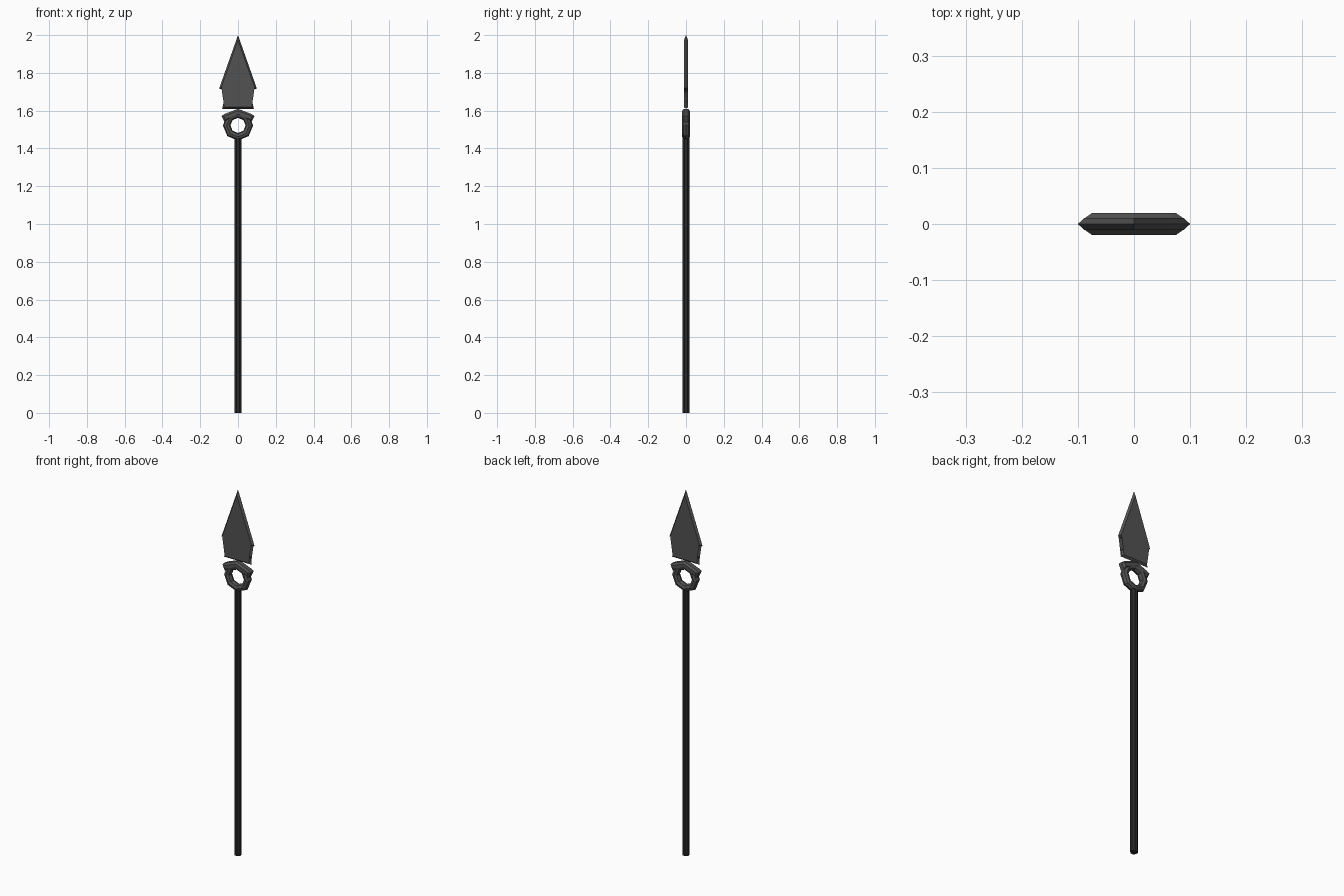
import bpy, bmesh, math
from mathutils import Vector

if "Cube" in bpy.data.objects:
    bpy.data.objects.remove(bpy.data.objects["Cube"])


def material(name, v):
    m = bpy.data.materials.new(name)
    m.diffuse_color = (v, v, v, 1)
    m.use_nodes = True
    m.node_tree.nodes["Principled BSDF"].inputs["Base Color"].default_value = m.diffuse_color
    return m


STEEL = material("grey steel", 0.085)
SHAFT = material("dark shaft", 0.022)


def finish(bm, name, mat):
    bmesh.ops.recalc_face_normals(bm, faces=bm.faces)
    me = bpy.data.meshes.new(name)
    bm.to_mesh(me)
    bm.free()
    me.materials.append(mat)
    ob = bpy.data.objects.new(name, me)
    bpy.context.collection.objects.link(ob)
    return ob


def inset(pts, d):
    # move each corner of a clockwise outline inward along its mitre
    out = []
    n = len(pts)
    for i in range(n):
        p, a, b = Vector(pts[i]), Vector(pts[i - 1]), Vector(pts[(i + 1) % n])
        e1, e2 = (p - a).normalized(), (b - p).normalized()
        n1, n2 = Vector((e1.y, -e1.x)), Vector((e2.y, -e2.x))
        out.append(p + (n1 + n2) * d / (1 + n1.dot(n2)))
    return out


def bevelled_plate(name, half, d, rim, depth, mat):
    # right-hand outline, top to bottom, mirrored to the left; bevelled to both faces
    outline = half + [(-x, z) for x, z in reversed(half) if x > 0]
    inner = inset(outline, d)
    bm = bmesh.new()
    levels = [(inner, -depth), (outline, -rim)]
    levels += [(outline, rim)] if rim else []
    levels += [(inner, depth)]
    loops = [[bm.verts.new((p[0], y, p[1])) for p in ps] for ps, y in levels]
    n = len(outline)
    for l0, l1 in zip(loops, loops[1:]):
        for i in range(n):
            j = (i + 1) % n
            bm.faces.new((l0[i], l0[j], l1[j], l1[i]))
    caps = [bm.faces.new(loops[0]), bm.faces.new(loops[-1])]
    bmesh.ops.triangulate(bm, faces=caps)
    return finish(bm, name, mat)


# blade with barbs and sharp edges
bevelled_plate("spear_blade", [(0, 2.0), (0.1, 1.717), (0.03, 1.703), (0.022, 1.695),
               (0.022, 1.675), (0.04, 1.653), (0.074, 1.655), (0.084, 1.61), (0, 1.61)],
               0.009, 0.0, 0.011, STEEL)

# bent bar under the blade
bevelled_plate("chevron_bar", [(0, 1.61), (0.07, 1.583), (0.087, 1.572), (0.072, 1.54), (0, 1.572)],
               0.010, 0.011, 0.02, STEEL)

# eight-sided ring
bpy.ops.mesh.primitive_torus_add(major_segments=8, minor_segments=8, major_radius=0.06,
                                 minor_radius=0.02, location=(0, 0, 1.522),
                                 rotation=(math.pi / 2, 0, 0))
ring = bpy.context.object
ring.name = "ring"
ring.data.materials.append(STEEL)

# shaft
bpy.ops.mesh.primitive_cylinder_add(vertices=8, radius=0.019, depth=1.455,
                                    location=(0, 0, 0.7275), rotation=(0, 0, math.pi / 8))
shaft = bpy.context.object
shaft.name = "shaft"
shaft.data.materials.append(SHAFT)
